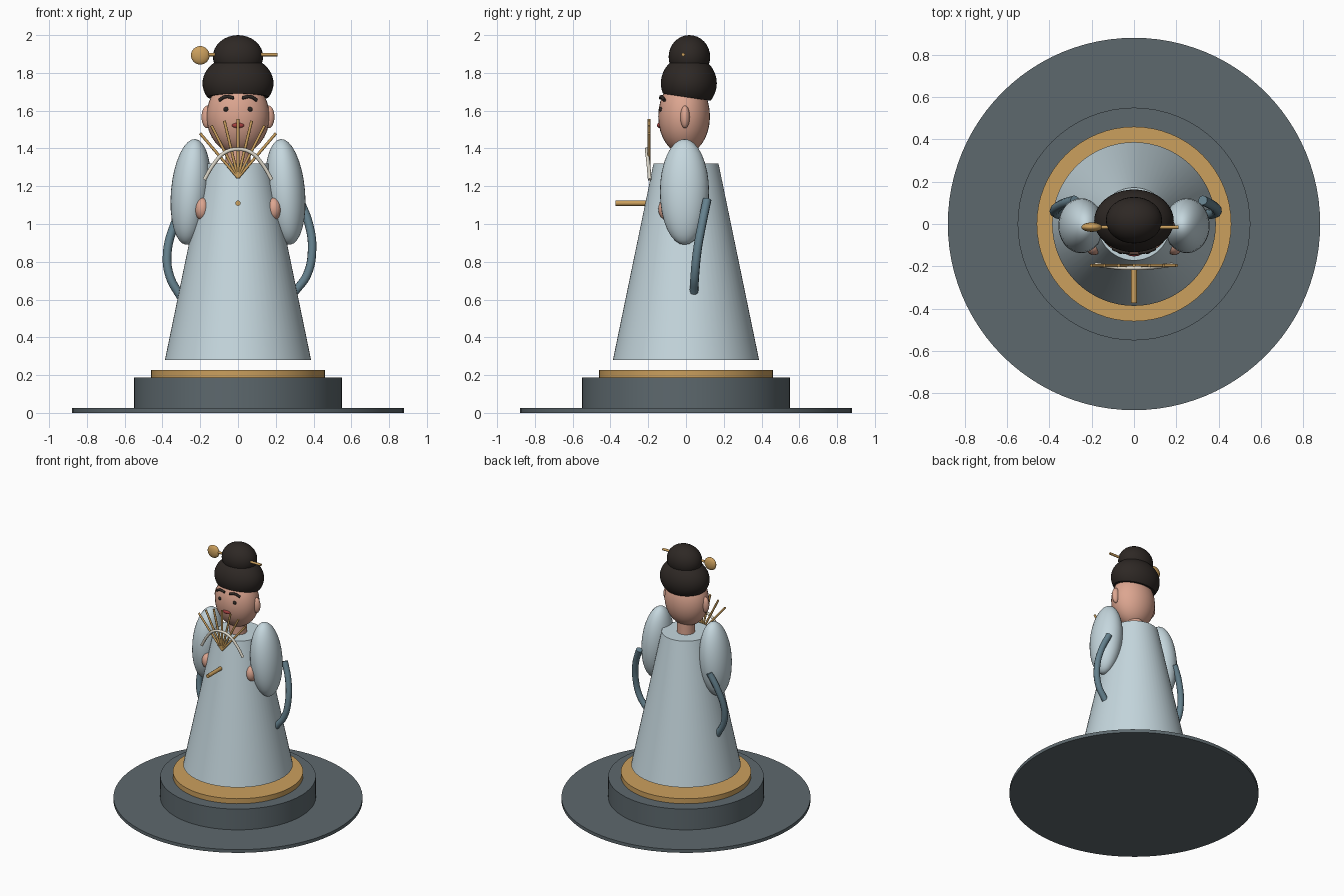
import bpy, bmesh
from math import radians, sin, cos
from mathutils import Vector

if "Cube" in bpy.data.objects:
    bpy.data.objects.remove(bpy.data.objects["Cube"])


def material(name, rgb):
    m = bpy.data.materials.new(name)
    m.diffuse_color = (*rgb, 1)
    m.use_nodes = True
    m.node_tree.nodes["Principled BSDF"].inputs["Base Color"].default_value = m.diffuse_color
    return m


SLATE = material("slate", (0.11, 0.14, 0.155))
GOLD = material("gold", (0.60, 0.35, 0.11))
SILK = material("pale_silk", (0.56, 0.68, 0.73))
SASH = material("sash_blue", (0.13, 0.22, 0.27))
SKIN = material("skin", (0.72, 0.38, 0.28))
HAIR = material("hair", (0.027, 0.021, 0.018))
LIP = material("lip_red", (0.38, 0.05, 0.05))
CREAM = material("cream", (0.74, 0.70, 0.60))


def finish(name, mat):
    o = bpy.context.object
    o.name = name
    o.data.materials.append(mat)
    bpy.ops.object.shade_smooth_by_angle(angle=radians(40))
    return o


def cone(name, mat, r1, r2, z1, z2, verts=64):
    bpy.ops.mesh.primitive_cone_add(vertices=verts, radius1=r1, radius2=r2,
                                    depth=z2 - z1, location=(0, 0, (z1 + z2) / 2))
    return finish(name, mat)


def ellipsoid(name, mat, loc, size, tilt=0, segs=32):
    bpy.ops.mesh.primitive_uv_sphere_add(segments=segs, ring_count=segs // 2, location=loc)
    o = finish(name, mat)
    o.scale = size
    o.rotation_euler.y = tilt
    return o


def rod(name, mat, a, b, r):
    a, b = Vector(a), Vector(b)
    bpy.ops.mesh.primitive_cylinder_add(vertices=16, radius=r, depth=(b - a).length,
                                        location=(a + b) / 2)
    bpy.context.object.rotation_euler = (b - a).to_track_quat('Z', 'Y').to_euler()
    return finish(name, mat)


def tube(name, mat, pts, r):
    c = bpy.data.curves.new(name, 'CURVE')
    c.dimensions = '3D'
    c.bevel_depth, c.bevel_resolution, c.resolution_u = r, 3, 8
    c.use_fill_caps = True
    s = c.splines.new('BEZIER')
    s.bezier_points.add(len(pts) - 1)
    for bp, p in zip(s.bezier_points, pts):
        bp.co = p
        bp.handle_left_type = bp.handle_right_type = 'AUTO'
    o = bpy.data.objects.new(name, c)
    bpy.context.collection.objects.link(o)
    bpy.ops.object.select_all(action='DESELECT')
    bpy.context.view_layer.objects.active = o
    o.select_set(True)
    bpy.ops.object.convert(target='MESH')
    return finish(name, mat)


# Stepped base
cone("ground_disc", SLATE, 0.88, 0.88, 0, 0.025, 96)
cone("plinth", SLATE, 0.55, 0.55, 0.02, 0.187)
cone("gold_step", GOLD, 0.46, 0.46, 0.187, 0.226)

# Robe, neck and head
cone("robe", SILK, 0.387, 0.172, 0.28, 1.32)
cone("neck", SKIN, 0.065, 0.065, 1.28, 1.44, 32)
ellipsoid("head", SKIN, (0, -0.01, 1.57), (0.167, 0.137, 0.20))

# Hair cap, cut off along a sloping hairline
cap = ellipsoid("hair_cap", HAIR, (0, 0.015, 1.745), (0.188, 0.148, 0.147), segs=48)
bpy.ops.object.transform_apply(location=True, rotation=True, scale=True)
bm = bmesh.new()
bm.from_mesh(cap.data)
bmesh.ops.bisect_plane(bm, geom=bm.verts[:] + bm.edges[:] + bm.faces[:],
                       plane_co=(0, -0.12, 1.69), plane_no=(0, -0.15, -1), clear_outer=True)
bmesh.ops.holes_fill(bm, edges=[e for e in bm.edges if e.is_boundary])
bm.to_mesh(cap.data)
bm.free()
bpy.ops.object.shade_smooth_by_angle(angle=radians(40))

# Bun and hairpin
ellipsoid("hair_bun", HAIR, (0, 0.018, 1.885), (0.133, 0.11, 0.115))
rod("hairpin", GOLD, (-0.2, -0.015, 1.897), (0.21, -0.015, 1.897), 0.009)
ellipsoid("hairpin_ornament", GOLD, (-0.2, -0.015, 1.893), (0.049, 0.022, 0.049))

# Mirrored parts: ears, eyes, brows, sleeves, hands
for side, s in (("left", -1), ("right", 1)):
    ellipsoid("ear_" + side, SKIN, (s * 0.163, -0.005, 1.567), (0.03, 0.025, 0.06), segs=24)
    ellipsoid("eye_" + side, HAIR, (s * 0.063, -0.132, 1.607), (0.014, 0.01, 0.013), segs=16)
    tube("brow_" + side, HAIR, [(s * 0.10, -0.115, 1.655), (s * 0.065, -0.129, 1.674),
                                (s * 0.022, -0.134, 1.667)], 0.009)
    ellipsoid("sleeve_" + side, SILK, (s * 0.25, -0.008, 1.17), (0.105, 0.13, 0.281), -s * radians(5))
    ellipsoid("hand_" + side, SKIN, (s * 0.19, -0.10, 1.08), (0.04, 0.047, 0.06), segs=24)
ellipsoid("mouth", LIP, (0, -0.141, 1.522), (0.033, 0.012, 0.014), segs=16)

# Hanging sashes
tube("sash_right", SASH, [(0.325, 0.112, 1.13), (0.375, 0.085, 1.0), (0.392, 0.06, 0.86),
                          (0.365, 0.047, 0.73), (0.30, 0.042, 0.64)], 0.023)
tube("sash_left", SASH, [(-0.28, 0.112, 1.11), (-0.335, 0.095, 1.0), (-0.375, 0.065, 0.84),
                         (-0.36, 0.048, 0.72), (-0.30, 0.042, 0.61)], 0.023)

# Fan: ribs, curved band and handle
for i in range(-3, 4):
    a = radians(13.5 * i)
    rod("fan_rib", GOLD, (0, -0.196, 1.245), (0.31 * sin(a), -0.196, 1.245 + 0.31 * cos(a)), 0.0075)
tube("fan_band", CREAM, [(-0.178, -0.192, 1.235), (-0.13, -0.199, 1.315), (-0.07, -0.206, 1.378),
                         (0, -0.208, 1.396), (0.07, -0.206, 1.378), (0.13, -0.199, 1.315),
                         (0.178, -0.192, 1.235)], 0.010)
rod("fan_handle", GOLD, (0, -0.374, 1.11), (0, -0.195, 1.11), 0.014)
